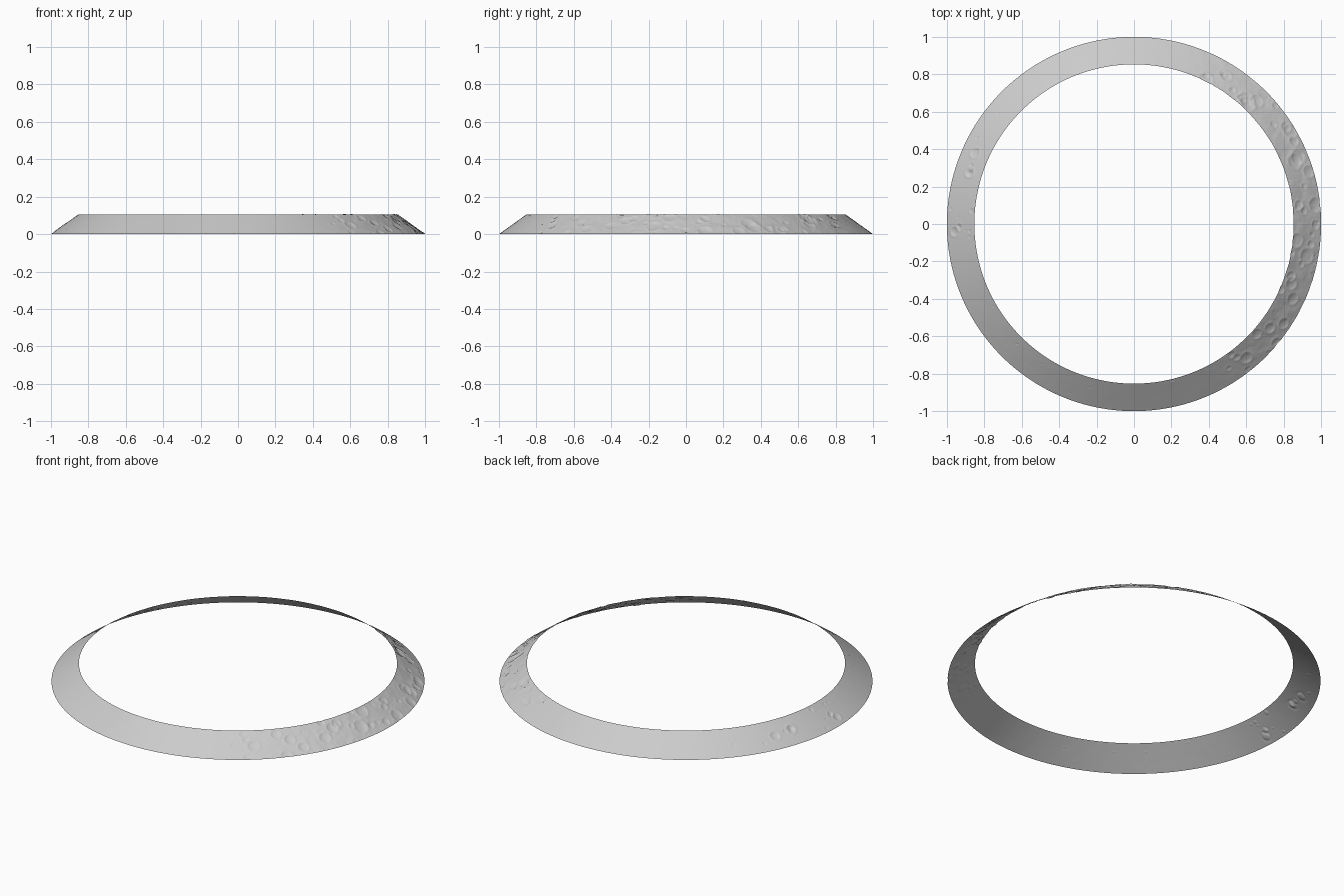
import bpy, bmesh, math, random
from mathutils import Vector, noise

if "Cube" in bpy.data.objects:
    bpy.data.objects.remove(bpy.data.objects["Cube"])

random.seed(7)
SEG, ROWS = 1080, 36
R0, R1, H = 1.0, 0.853, 0.105          # base radius, top radius, height
SLANT = math.hypot(R0 - R1, H)
N_OUT, N_UP = H / SLANT, (R0 - R1) / SLANT   # cone normal components


def angle_gap(a, b):
    return (a - b + math.pi) % (2 * math.pi) - math.pi


def roughness(a):
    # rugged highlands on the right side, smooth plains on the left
    d = abs(math.degrees(angle_gap(a, math.radians(10))))
    return 0.12 + 0.88 * max(0.0, min(1.0, (75 - d) / 35))


# Craters: (angle, distance up the slope, radius, depth)
def scatter(count, lo, hi, rmin, rmax):
    out = []
    for _ in range(count):
        r = rmin + (rmax - rmin) * random.random() ** 2.5
        out.append((math.radians(random.uniform(lo, hi)),
                    random.uniform(0.005, SLANT - 0.005), r, min(0.0035, r * 0.14)))
    return out


craters = (scatter(80, -60, 65, 0.007, 0.045) + scatter(25, 140, 185, 0.006, 0.035)
           + scatter(60, 0, 360, 0.005, 0.011))

# Height field over the band
height = [[0.0] * (ROWS + 1) for _ in range(SEG)]
for i in range(SEG):
    a = 2 * math.pi * i / SEG
    amp = roughness(a)
    for j in range(ROWS + 1):
        t = j / ROWS
        r = R0 + (R1 - R0) * t
        p = Vector((r * math.cos(a), r * math.sin(a), H * t))
        height[i][j] = 0.0022 * amp * noise.fractal(p * 14, 1.0, 2.1, 4)

for a, s, rad, depth in craters:
    span = int(rad * 1.6 / (2 * math.pi * R1 / SEG)) + 1
    mid = round(a / (2 * math.pi) * SEG)
    for k in range(mid - span, mid + span + 1):
        for j in range(ROWS + 1):
            t = j / ROWS
            du = (k * 2 * math.pi / SEG - a) * (R0 + (R1 - R0) * t)
            q = math.hypot(du, t * SLANT - s) / rad
            if q < 1.5:
                bowl = -depth * (1 - q * q) if q < 1 else 0.0
                rim = 0.45 * depth * math.exp(-((q - 1) / 0.2) ** 2)
                height[k % SEG][j] += bowl + rim

# Open conical band displaced along its normal
bm = bmesh.new()
grid = []
for i in range(SEG):
    a = 2 * math.pi * i / SEG
    row = []
    for j in range(ROWS + 1):
        t = j / ROWS
        h = height[i][j]
        r = min(R0, R0 + (R1 - R0) * t + h * N_OUT)
        z = max(0.0, H * t + h * N_UP) if j else 0.0
        row.append(bm.verts.new((r * math.cos(a), r * math.sin(a), z)))
    grid.append(row)
for i in range(SEG):
    n = (i + 1) % SEG
    for j in range(ROWS):
        f = bm.faces.new((grid[i][j], grid[n][j], grid[n][j + 1], grid[i][j + 1]))
        f.smooth = True

mesh = bpy.data.meshes.new("cratered_cone_band")
bm.to_mesh(mesh)
bm.free()
bpy.context.collection.objects.link(bpy.data.objects.new("cratered_cone_band", mesh))
